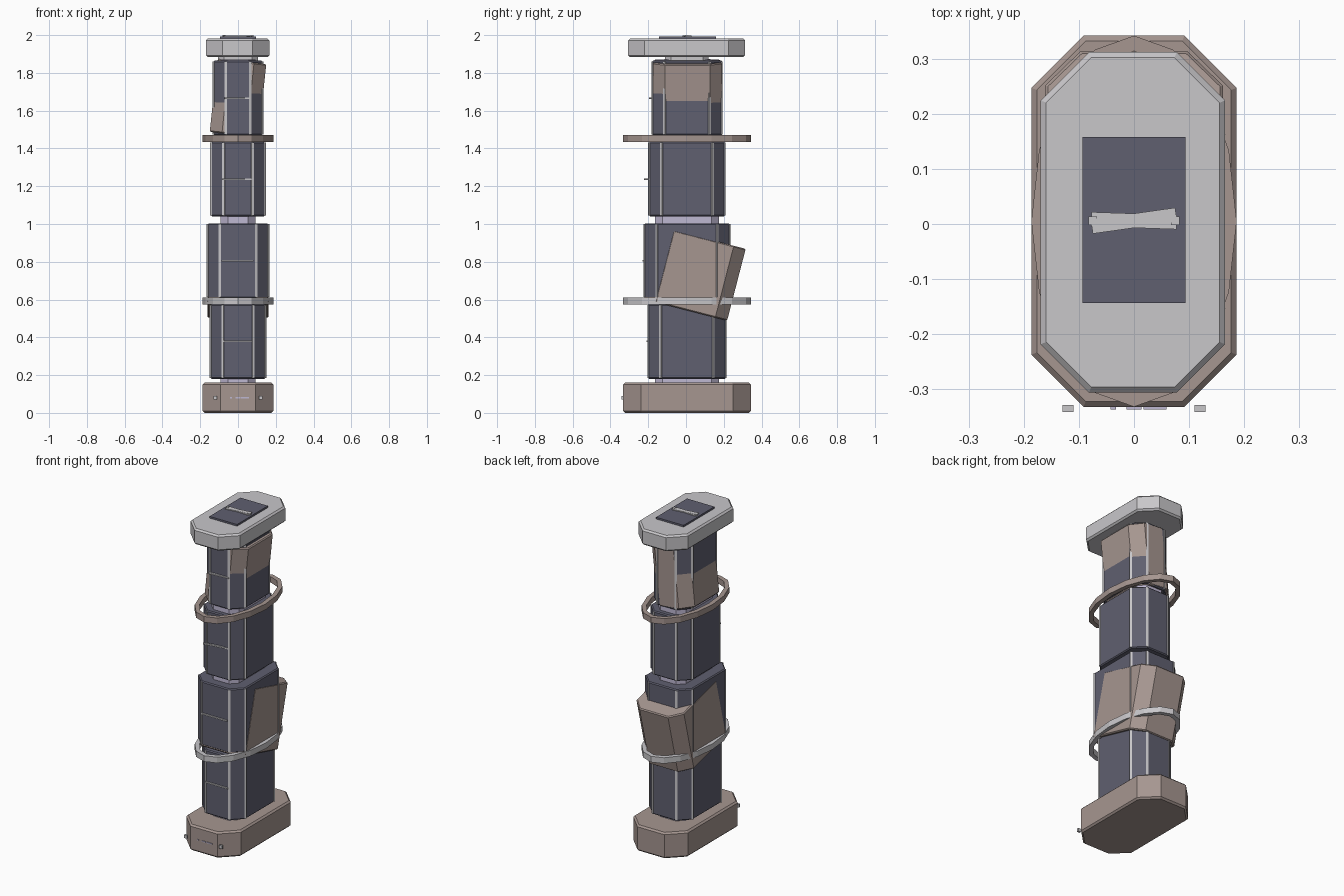
import bpy, bmesh, math
from mathutils import Matrix, Vector

if "Cube" in bpy.data.objects:
    bpy.data.objects.remove(bpy.data.objects["Cube"], do_unlink=True)


def material(name, rgb):
    m = bpy.data.materials.new(name)
    m.use_nodes = True
    m.diffuse_color = (*rgb, 1)
    m.node_tree.nodes["Principled BSDF"].inputs["Base Color"].default_value = (*rgb, 1)
    return m


SLATE = material("slate", (0.115, 0.115, 0.16))
TAUPE = material("taupe", (0.38, 0.305, 0.28))
SILVER = material("silver grey", (0.58, 0.57, 0.59))
LAVENDER = material("pale lavender", (0.52, 0.48, 0.65))


def finish(name, bm, mat, loc=(0, 0, 0), rot=(0, 0, 0), bevel=0):
    bmesh.ops.recalc_face_normals(bm, faces=bm.faces[:])
    mesh = bpy.data.meshes.new(name)
    bm.to_mesh(mesh)
    bm.free()
    mesh.materials.append(mat)
    ob = bpy.data.objects.new(name, mesh)
    bpy.context.collection.objects.link(ob)
    ob.location = loc
    ob.rotation_euler = [math.radians(a) for a in rot]
    if bevel:
        mod = ob.modifiers.new("edge_bevel", 'BEVEL')
        mod.width = bevel
        mod.segments = 1
        mod.limit_method = 'ANGLE'
        mod.angle_limit = math.radians(60)
    return ob


def corners(hx, hy, c):
    quarter = [(hx, hy - c), (hx - c, hy)]
    return (quarter + [(-x, y) for x, y in quarter[::-1]]
            + [(-x, -y) for x, y in quarter] + [(x, -y) for x, y in quarter[::-1]])


def octagon(name, hx, hy, c, height, mat, loc, rot=(0, 0, 0), bevel=0):
    """Chamfered rectangular prism centred on loc."""
    bm = bmesh.new()
    face = bm.faces.new([bm.verts.new((x, y, -height / 2)) for x, y in corners(hx, hy, c)])
    ext = bmesh.ops.extrude_face_region(bm, geom=[face])
    top = [g for g in ext["geom"] if isinstance(g, bmesh.types.BMVert)]
    bmesh.ops.translate(bm, verts=top, vec=(0, 0, height))
    return finish(name, bm, mat, loc, rot, bevel)


def box(name, size, mat, loc, rot=(0, 0, 0)):
    bm = bmesh.new()
    bmesh.ops.create_cube(bm, size=1, matrix=Matrix.Diagonal((*size, 1)))
    return finish(name, bm, mat, loc, rot)


def hoop(name, rx, ry, width, height, mat, loc, sides=16):
    """Flat oval ring with a rectangular section."""
    bm = bmesh.new()
    loops = []
    for i in range(sides):
        a = math.tau * i / sides
        outer = Vector((rx * math.cos(a), ry * math.sin(a), 0))
        inner = Vector(((rx - width) * math.cos(a), (ry - width) * math.sin(a), 0))
        up = Vector((0, 0, height / 2))
        loops.append([bm.verts.new(p) for p in (outer - up, outer + up, inner + up, inner - up)])
    for i, loop in enumerate(loops):
        nxt = loops[(i + 1) % sides]
        for k in range(4):
            j = (k + 1) % 4
            bm.faces.new((loop[k], nxt[k], nxt[j], loop[j]))
    return finish(name, bm, mat, loc)


Y = 0.005  # shared middle of the tower

# Base block and the central core
octagon("base", 0.187, 0.338, 0.095, 0.16, TAUPE, (0, Y, 0.08), bevel=0.01)
octagon("core", 0.093, 0.17, 0.04, 1.72, LAVENDER, (0, Y, 1.01))

# Four stacked housings with corner trim and a front rung
HOUSINGS = [  # half width, half depth, middle height, rung length, rung turn
    ("lower", 0.146, 0.206, 0.378, 0.155, 0),
    ("middle", 0.161, 0.227, 0.806, 0.17, 0),
    ("upper", 0.142, 0.201, 1.238, 0.165, 9),
    ("top", 0.129, 0.185, 1.667, 0.135, 4),
]
for label, hx, hy, z, rung, turn in HOUSINGS:
    octagon(label + "_housing", hx, hy, 0.065, 0.395, SLATE, (0, Y, z), bevel=0.006)
    for i, (x, y) in enumerate(corners(hx, hy, 0.065)):
        angle = math.degrees(math.atan2(y, x))
        box(f"{label}_trim_{i}", (0.007, 0.013, 0.386), SILVER,
            (x * 0.992, y * 0.992 + Y, z), (0, 0, angle))
    box(label + "_rung", (rung, 0.012, 0.008), SILVER,
        (-0.003, Y - hy - 0.002 - turn * 0.0007, z), (0, 0, turn))

# Tilted sleeves that break through two of the housings
octagon("rear_sleeve", 0.1625, 0.227, 0.065, 0.393, TAUPE,
        (0, 0.047, 0.735), (-14.5, 0, 0), bevel=0.006)
octagon("top_sleeve", 0.130, 0.1835, 0.065, 0.388, TAUPE,
        (0, Y + 0.0025, 1.667), (0, 6, 0), bevel=0.006)

# Hoops in the gaps
hoop("lower_hoop", 0.187, 0.338, 0.028, 0.036, SILVER, (0, Y, 0.592))
hoop("upper_hoop", 0.187, 0.338, 0.028, 0.036, TAUPE, (0, Y, 1.452))

# Cap, its neck and the top panel
octagon("cap_neck", 0.105, 0.115, 0.03, 0.03, SILVER, (0, Y, 1.873))
octagon("cap", 0.168, 0.31, 0.088, 0.098, SILVER, (-0.002, 0.003, 1.932), bevel=0.01)
box("top_panel", (0.188, 0.302, 0.012), SLATE, (0, 0.007, 1.986))

# Crossed bars and end studs on the panel
for i, turn in enumerate((-2, 8)):
    box(f"panel_bar_{i}", (0.155, 0.026, 0.005), SILVER, (0, 0.006, 1.994 + i * 0.001), (0, 0, turn))
for side in (-1, 1):
    box(f"panel_stud_{side}", (0.015, 0.015, 0.008), SILVER, (side * 0.075, 0.006, 1.996))

# Small fittings on the front of the base
    box(f"base_stud_{side}", (0.02, 0.012, 0.02), SILVER, (side * 0.12, -0.336, 0.08))
for i, (x, width) in enumerate(((-0.038, 0.01), (0, 0.028), (0.038, 0.042))):
    box(f"base_dash_{i}", (width, 0.007, 0.006), LAVENDER, (x, -0.334, 0.08))
